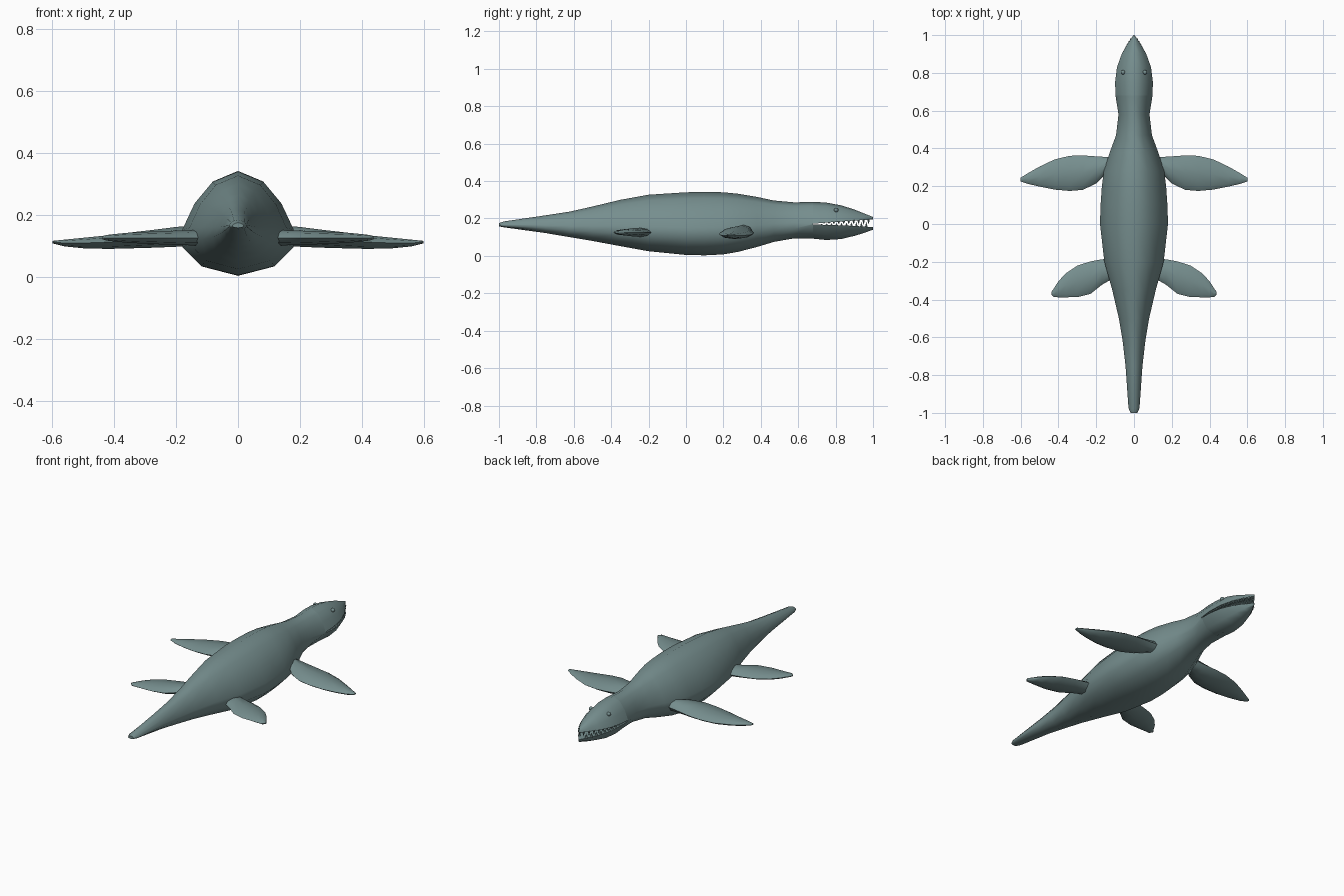
import bpy, bmesh, math
from mathutils import Vector, Matrix

if "Cube" in bpy.data.objects:
    bpy.data.objects.remove(bpy.data.objects["Cube"])

skin = bpy.data.materials.new("grey_teal_skin")
skin.diffuse_color = (0.18, 0.27, 0.27, 1)
skin.use_nodes = True
skin.node_tree.nodes["Principled BSDF"].inputs["Base Color"].default_value = skin.diffuse_color


def finish(name, bm, angle):
    bmesh.ops.recalc_face_normals(bm, faces=bm.faces[:])
    me = bpy.data.meshes.new(name)
    bm.to_mesh(me)
    bm.free()
    me.materials.append(skin)
    ob = bpy.data.objects.new(name, me)
    bpy.context.collection.objects.link(ob)
    bpy.ops.object.select_all(action='DESELECT')
    ob.select_set(True)
    bpy.context.view_layer.objects.active = ob
    bpy.ops.object.shade_smooth_by_angle(angle=math.radians(angle))
    return ob


def loft(bm, rings):
    """Bridge closed rings of points and cap both ends."""
    vr = [[bm.verts.new(p) for p in r] for r in rings]
    n = len(vr[0])
    for a, b in zip(vr, vr[1:]):
        for i in range(n):
            j = (i + 1) % n
            bm.faces.new((a[i], a[j], b[j], b[i]))
    bm.faces.new(vr[0])
    bm.faces.new(vr[-1][::-1])


# Half cross-sections: width fraction, height fraction from the mouth line
UPPER = [(1, 0), (.78, .45), (.46, .82), (0, 1)]
LOWER = [(1, 0), (.66, .67), (0, 1)]


def arch(half, y, hw, base, end):
    right = [(hw * w, y, base + (end - base) * h) for w, h in half]
    return right + [(-x, y, z) for x, y, z in right[-2::-1]]


# Trunk stations: y, half width, top z, bottom z
TRUNK = [(-1, .018, .175, .158), (-.975, .029, .184, .153), (-.75, .045, .217, .122),
         (-.62, .06, .237, .10), (-.5, .08, .264, .08), (-.35, .115, .30, .052),
         (-.2, .157, .327, .025), (0, .18, .34, .005), (.1, .177, .342, .003),
         (.2, .17, .34, .008), (.28, .16, .332, .022), (.38, .128, .315, .048),
         (.47, .095, .296, .075), (.58, .082, .286, .094)]
# Head stations: y, half width, top z, upper jaw edge, lower jaw edge, bottom z
HEAD = [(.68, .098, .289, .172, .168, .092), (.75, .10, .285, .178, .166, .085),
        (.83, .09, .27, .184, .163, .09), (.9, .065, .248, .189, .16, .107),
        (.95, .037, .228, .192, .157, .122), (1, .003, .208, .195, .154, .14)]

# Body with tail and neck
rings = []
for y, w, t, b in TRUNK:
    h = t - b
    rings.append(arch(UPPER, y, w, b + .44 * h, t) + arch(LOWER, y, w, b + .27 * h, b)[::-1])
y, w, t, u, l, b = HEAD[0]
rings.append(arch(UPPER, y, w, u, t) + arch(LOWER, y, w, l, b)[::-1])
bm = bmesh.new()
loft(bm, rings)
finish("body", bm, 60)

# Jaws
bm = bmesh.new()
loft(bm, [arch(UPPER, y, w, u, t) for y, w, t, u, l, b in HEAD])
finish("upper_jaw", bm, 60)
bm = bmesh.new()
loft(bm, [arch(LOWER, y, w, l, b) for y, w, t, u, l, b in HEAD])
finish("lower_jaw", bm, 60)


def head_at(y):
    for a, b in zip(HEAD, HEAD[1:]):
        if y <= b[0]:
            f = (y - a[0]) / (b[0] - a[0])
            return [p + (q - p) * f for p, q in zip(a, b)]


def add_teeth(name, first, count, upper):
    bm = bmesh.new()
    for i in range(count):
        y, w, t, u, l, b = head_at(first + i * .0265)
        size = min(.026, (u - l) * .75)
        z = u + .002 - size / 2 if upper else l - .002 + size / 2
        for s in (-1, 1):
            m = Matrix.Translation((s * max(w * .93 - .003, .003), y, z))
            if upper:
                m = m @ Matrix.Rotation(math.pi, 4, 'X')
            bmesh.ops.create_cone(bm, cap_ends=True, segments=5, radius1=.008,
                                  radius2=.0005, depth=size, matrix=m)
    finish(name, bm, 30)


add_teeth("upper_teeth", .738, 10, True)
add_teeth("lower_teeth", .725, 10, False)

# Eyes
bm = bmesh.new()
for s in (-1, 1):
    bmesh.ops.create_icosphere(bm, subdivisions=2, radius=.012,
                               matrix=Matrix.Translation((s * .058, .803, .245)))
finish("eyes", bm, 60)

# Flipper stations: x, leading y, trailing y, centre z, half thickness
FRONT = [(.09, .35, .28, .135, .028), (.15, .355, .265, .133, .032), (.2, .358, .215, .129, .032),
         (.27, .363, .181, .123, .029), (.34, .361, .175, .118, .026), (.42, .342, .182, .112, .022),
         (.5, .304, .198, .109, .017), (.56, .27, .212, .109, .011), (.6, .245, .225, .112, .004)]
REAR = [(.08, -.18, -.27, .126, .026), (.17, -.187, -.322, .126, .024), (.23, -.198, -.37, .126, .022),
        (.3, -.22, -.387, .126, .019), (.36, -.26, -.388, .126, .016), (.4, -.303, -.388, .126, .012),
        (.425, -.342, -.387, .126, .009), (.438, -.36, -.372, .126, .005)]


def flipper(name, stations, s):
    rings = []
    for x, lead, trail, z, th in stations:
        c, r = (lead + trail) / 2, (lead - trail) / 2
        rings.append([(s * x, c + r * math.cos(k * math.pi / 4),
                       z + th * math.sin(k * math.pi / 4) * (1 if k % 2 == 0 else .95))
                      for k in range(8)])
    bm = bmesh.new()
    loft(bm, rings)
    finish(name, bm, 60)


for side, s in (("right", 1), ("left", -1)):
    flipper("front_flipper_" + side, FRONT, s)
    flipper("rear_flipper_" + side, REAR, s)
